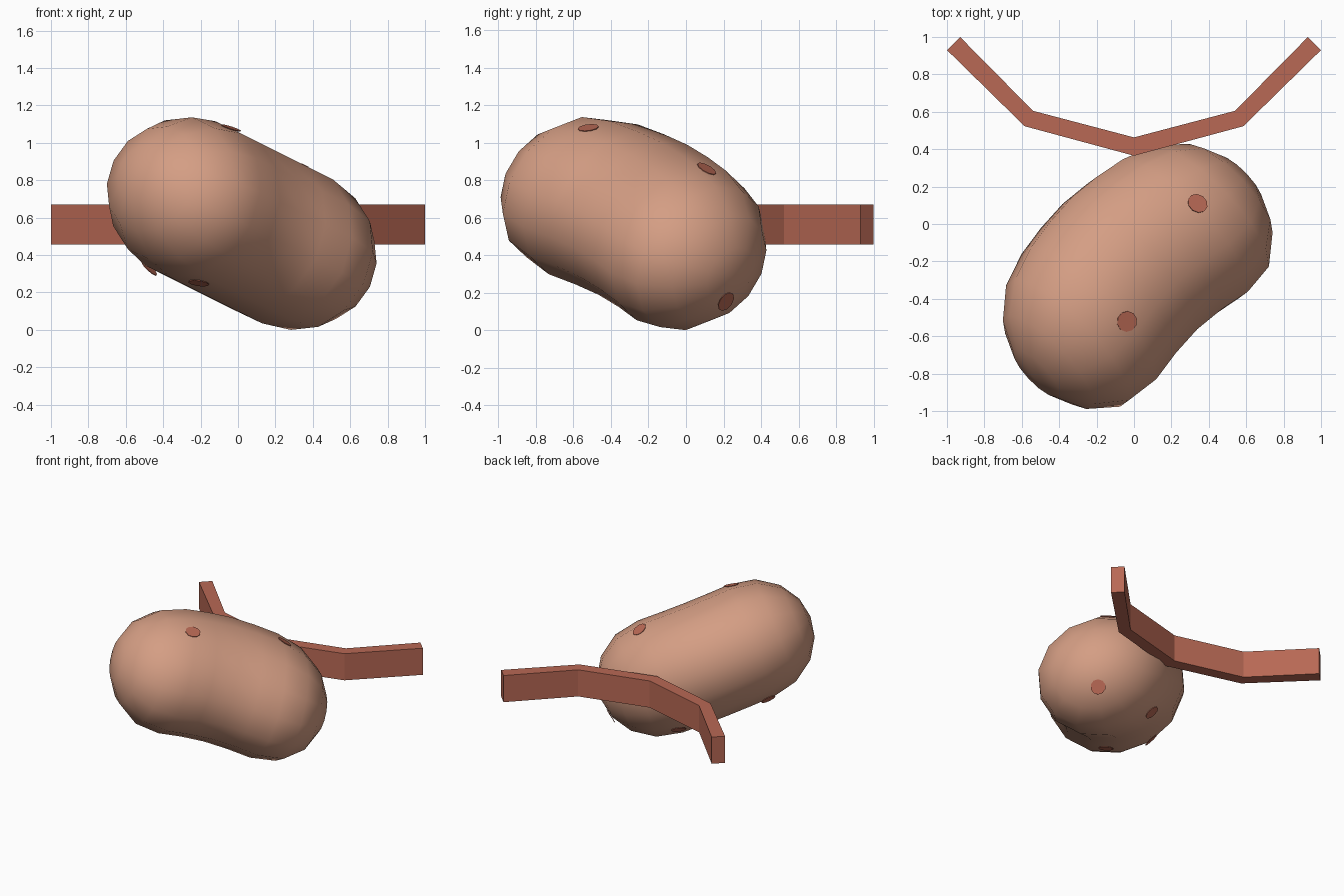
import bpy, bmesh, math
from mathutils import Vector
from mathutils.bvhtree import BVHTree

if "Cube" in bpy.data.objects:
    bpy.data.objects.remove(bpy.data.objects["Cube"])


def material(name, rgb):
    m = bpy.data.materials.new(name)
    m.diffuse_color = (*rgb, 1)
    m.use_nodes = True
    m.node_tree.nodes["Principled BSDF"].inputs["Base Color"].default_value = m.diffuse_color
    return m


def finish(name, bm, mat, smooth=False):
    bmesh.ops.recalc_face_normals(bm, faces=bm.faces)
    me = bpy.data.meshes.new(name)
    for f in bm.faces:
        f.smooth = smooth
    bm.to_mesh(me)
    bm.free()
    me.materials.append(mat)
    ob = bpy.data.objects.new(name, me)
    bpy.context.collection.objects.link(ob)
    return ob


skin = material("bean_tan", (0.66, 0.34, 0.23))
clay = material("clay_red", (0.48, 0.14, 0.09))

# Bean body: elliptical rings along a gently bent, tilted spine
middle = Vector((0.02, -0.28, 0.567))
axis = Vector((0.66, 0.67, -0.33)).normalized()
bend = Vector((-0.61, 0.74, 0.29))
bend = (bend - axis * bend.dot(axis)).normalized()
side = axis.cross(bend)
HALF, CAP, R_BEND, R_SIDE, SEG = 0.36, 0.465, 0.505, 0.44, 14


def spine(s):
    off = 0.07 * math.cos(math.pi / 2 * s / 0.62) ** 2 if abs(s) < 0.62 else 0
    return middle + axis * s + bend * (off - 0.03 * s)


caps = [math.radians(a) for a in (20, 42, 66)]
end = [(HALF + CAP * math.cos(a), math.sin(a)) for a in caps]
rings = [(-s, r) for s, r in end]
rings += [(HALF * k / 2, 1.0) for k in range(-2, 3)]
rings += end[::-1]

bm = bmesh.new()
loops = []
for s, r in rings:
    loops.append([bm.verts.new(spine(s)
                  + bend * (R_BEND * r * math.cos(2 * math.pi * i / SEG))
                  + side * (R_SIDE * r * math.sin(2 * math.pi * i / SEG)))
                  for i in range(SEG)])
tips = [bm.verts.new(spine(-HALF - CAP)), bm.verts.new(spine(HALF + CAP))]
for i in range(SEG):
    j = (i + 1) % SEG
    for p, q in zip(loops, loops[1:]):
        bm.faces.new((p[i], p[j], q[j], q[i]))
    bm.faces.new((tips[0], loops[0][j], loops[0][i]))
    bm.faces.new((tips[1], loops[-1][i], loops[-1][j]))
bmesh.ops.recalc_face_normals(bm, faces=bm.faces)
surface = BVHTree.FromBMesh(bm)
finish("bean_body", bm, skin, smooth=True)

# Spots: thin round plates laid on the nearest body face
spots = [(-0.04, -0.52, 1.07), (0.34, 0.11, 0.86), (-0.21, -0.57, 0.25),
         (-0.48, -0.37, 0.325), (0.54, 0.24, 0.12), (-0.06, 0.17, 0.14)]
for n, p in enumerate(spots):
    co, normal, _, _ = surface.find_nearest(Vector(p))
    bm = bmesh.new()
    bmesh.ops.create_cone(bm, cap_ends=True, segments=10, radius1=0.056,
                          radius2=0.056, depth=0.004)
    ob = finish(f"spot_{n + 1}", bm, clay)
    ob.rotation_euler = normal.to_track_quat('Z', 'Y').to_euler()
    ob.location = co + normal * 0.005

# Bent band behind the bean: mirrored plan outline, extruded upward
front = [(0, 0.365), (0.585, 0.523), (1.0, 0.93)]
back = [(0, 0.463), (0.54, 0.605), (0.93, 1.0)]
pairs = list(zip(front, back))
strip = [((-a[0], a[1]), (-b[0], b[1])) for a, b in pairs[:0:-1]] + pairs
bm = bmesh.new()
sections = []
for a, b in strip:
    sections.append([bm.verts.new((*a, 0.455)), bm.verts.new((*b, 0.455)),
                     bm.verts.new((*b, 0.67)), bm.verts.new((*a, 0.67))])
for p, q in zip(sections, sections[1:]):
    for i in range(4):
        j = (i + 1) % 4
        bm.faces.new((p[i], p[j], q[j], q[i]))
bm.faces.new(sections[0])
bm.faces.new(sections[-1])
finish("bent_band", bm, clay)
